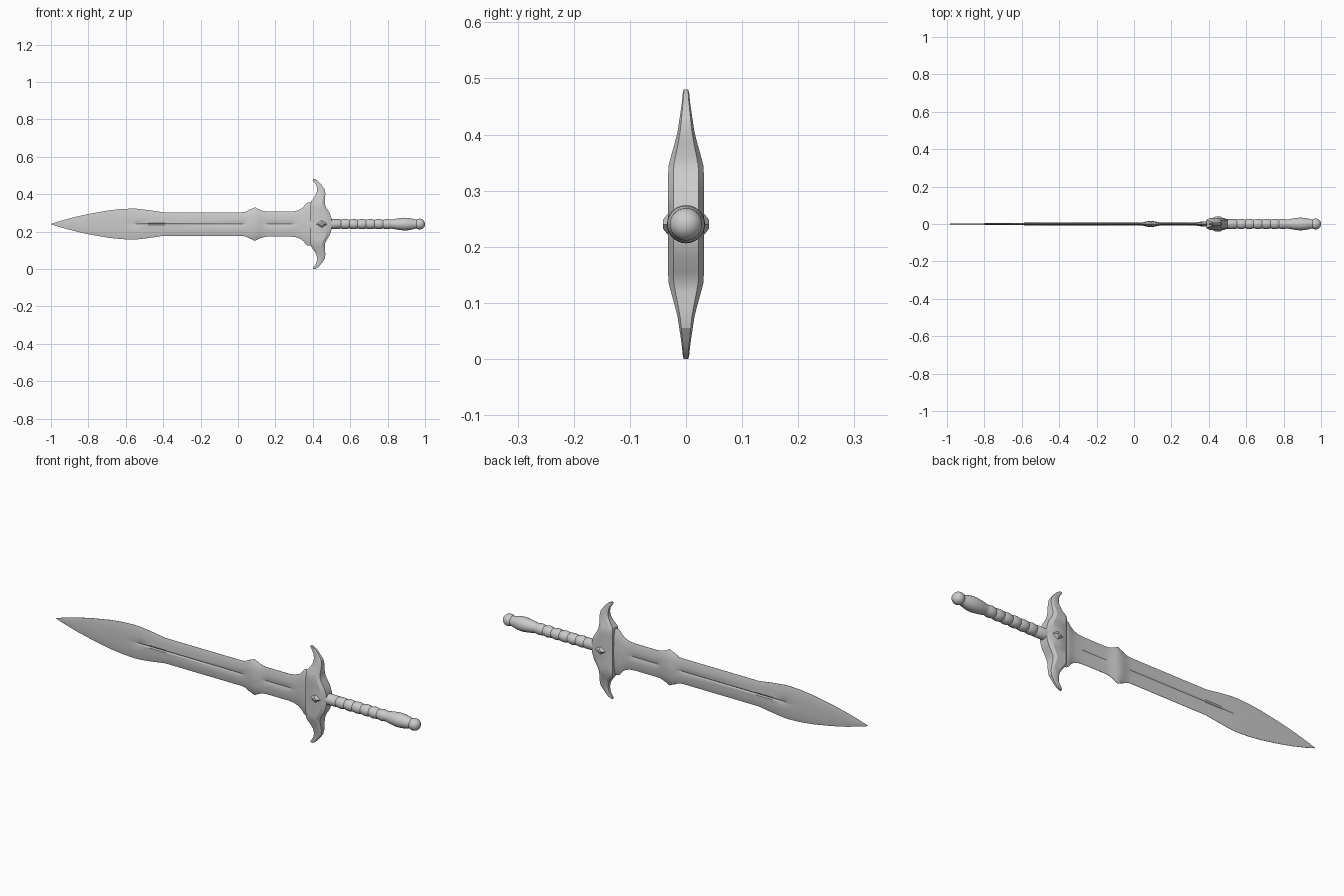
import bpy, bmesh, math
from mathutils import Matrix, Vector

if "Cube" in bpy.data.objects:
    bpy.data.objects.remove(bpy.data.objects["Cube"], do_unlink=True)

MID = 0.24  # height of the sword's long axis


def finish(name, bm, angle):
    bmesh.ops.remove_doubles(bm, verts=bm.verts, dist=1e-5)
    bmesh.ops.recalc_face_normals(bm, faces=bm.faces)
    mesh = bpy.data.meshes.new(name)
    bm.to_mesh(mesh)
    bm.free()
    obj = bpy.data.objects.new(name, mesh)
    bpy.context.collection.objects.link(obj)
    obj.location.z = MID
    bpy.ops.object.select_all(action='DESELECT')
    obj.select_set(True)
    bpy.context.view_layer.objects.active = obj
    bpy.ops.object.shade_smooth_by_angle(angle=math.radians(angle))
    return obj


def loft(name, sections, angle=30):
    """Skin a row of closed rings and cap both ends."""
    bm = bmesh.new()
    rings = [[bm.verts.new(p) for p in s] for s in sections]
    for a, b in zip(rings, rings[1:]):
        for i in range(len(a)):
            j = (i + 1) % len(a)
            bm.faces.new((a[i], a[j], b[j], b[i]))
    bm.faces.new(rings[0])
    bm.faces.new(rings[-1])
    return finish(name, bm, angle)


# Blade: station x, half width, half thickness, groove depth
def blade_section(x, w, t, groove):
    g = min(0.006, w * 0.3)
    half = [(w, 0.0008), (w * 0.82, t * 0.6), (w * 0.45, t * 0.9), (g, t),
            (0, t - groove)]
    top = half + [(-z, y) for z, y in reversed(half[:-1])]
    return [(x, y, z) for z, y in top] + [(x, -y, z) for z, y in reversed(top)]


blade_stations = [
    (-1.0, 0.001, 0.001, 0), (-0.95, 0.017, 0.002, 0), (-0.88, 0.036, 0.003, 0),
    (-0.8, 0.054, 0.004, 0), (-0.7, 0.072, 0.005, 0), (-0.63, 0.08, 0.006, 0),
    (-0.57, 0.083, 0.007, 0), (-0.54, 0.082, 0.007, 0.004),
    (-0.48, 0.075, 0.007, 0.004), (-0.4, 0.063, 0.007, 0.004),
    (0.02, 0.063, 0.007, 0.004), (0.04, 0.066, 0.008, 0),
    (0.06, 0.077, 0.012, 0), (0.075, 0.082, 0.015, 0), (0.09, 0.09, 0.016, 0),
    (0.105, 0.082, 0.015, 0), (0.12, 0.075, 0.012, 0), (0.14, 0.069, 0.008, 0),
    (0.16, 0.067, 0.007, 0.004), (0.28, 0.067, 0.007, 0.004),
    (0.31, 0.07, 0.008, 0), (0.335, 0.08, 0.009, 0), (0.35, 0.092, 0.011, 0),
    (0.362, 0.108, 0.013, 0), (0.372, 0.115, 0.014, 0), (0.4, 0.115, 0.014, 0),
]
loft("blade", [blade_section(*s) for s in blade_stations])


# Guard: height from axis, blade-side x, grip-side x, half thickness
def guard_section(h, x0, x1, y):
    c, d = (x1 - x0) * 0.2, y * 0.3
    return [(x0, y - d, h), (x0 + c, y, h), (x1 - c, y, h), (x1, y - d, h),
            (x1, d - y, h), (x1 - c, -y, h), (x0 + c, -y, h), (x0, d - y, h)]


guard_half = [
    (0, 0.388, 0.503, 0.032), (0.03, 0.388, 0.5, 0.032),
    (0.06, 0.388, 0.49, 0.032), (0.085, 0.388, 0.474, 0.032),
    (0.105, 0.388, 0.465, 0.031), (0.12, 0.39, 0.464, 0.027),
    (0.145, 0.409, 0.466, 0.02), (0.165, 0.42, 0.467, 0.015),
    (0.185, 0.423, 0.464, 0.012), (0.205, 0.42, 0.45, 0.009),
    (0.22, 0.411, 0.438, 0.007), (0.232, 0.402, 0.426, 0.006),
    (0.24, 0.402, 0.412, 0.004),
]
lower = [(-h, a, b, y) for h, a, b, y in reversed(guard_half[1:])]
loft("guard", [guard_section(*s) for s in lower + guard_half], 25)

# Diamond studs on both faces of the guard
for label, side in (("front", -1), ("back", 1)):
    bm = bmesh.new()
    bmesh.ops.create_cone(bm, cap_ends=True, segments=4, radius1=1, radius2=0.35,
                          depth=1)
    turn = Matrix.Rotation(-side * math.pi / 2, 4, 'X')
    bm.transform(Matrix.Translation((0.448, side * 0.035, 0))
                 @ Matrix.Diagonal((0.034, 0.012, 0.023, 1)) @ turn)
    finish(label + "_stud", bm, 10)


def turned(name, profile, steps=28):
    """Round part about the long axis from (x, radius) pairs."""
    angles = [2 * math.pi * i / steps for i in range(steps)]
    return loft(name, [[(x, r * math.cos(a), r * math.sin(a)) for a in angles]
                       for x, r in profile], 40)


# Grip: wrapped bands, then a swell before the pommel
grip = [(0.48, 0.026), (0.545, 0.026)]
for i in range(6):
    x = 0.55 + i * 0.045
    grip += [(x, 0.0225), (x + 0.006, 0.025), (x + 0.022, 0.0275),
             (x + 0.039, 0.025)]
grip += [(0.82, 0.0235), (0.835, 0.027), (0.86, 0.031), (0.885, 0.034),
         (0.91, 0.033), (0.935, 0.028), (0.95, 0.024), (0.965, 0.022)]
turned("grip", grip)

# Ball pommel
bm = bmesh.new()
bmesh.ops.create_uvsphere(bm, u_segments=28, v_segments=16, radius=0.029)
bm.transform(Matrix.Translation(Vector((0.971, 0, 0)))
             @ Matrix.Rotation(math.pi / 2, 4, 'Y'))
finish("pommel", bm, 40)
